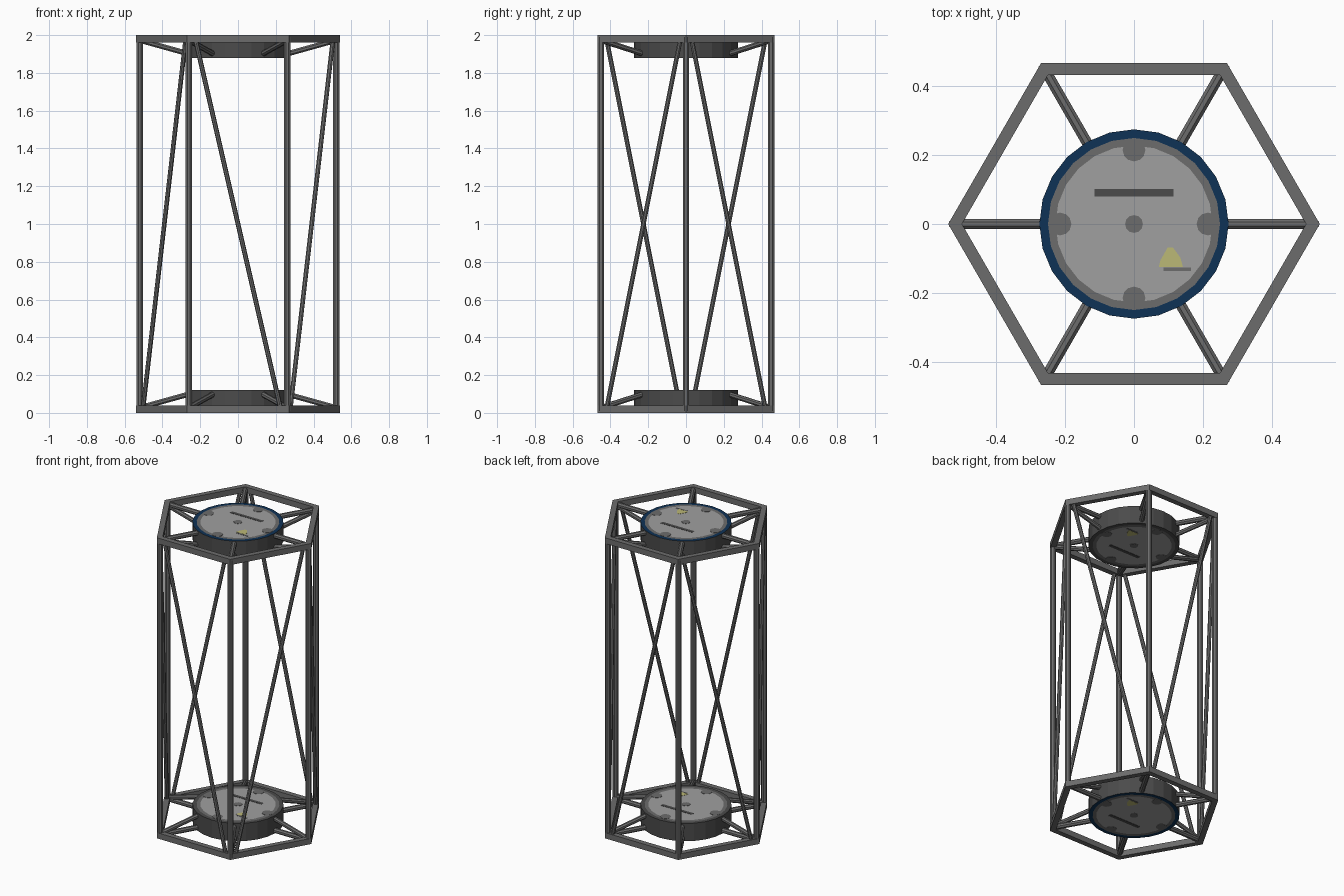
import bpy, bmesh, math
from mathutils import Vector, Matrix

if "Cube" in bpy.data.objects:
    bpy.data.objects.remove(bpy.data.objects["Cube"])

def mat(name, rgb):
    m = bpy.data.materials.new(name)
    m.diffuse_color = (*rgb, 1)
    m.use_nodes = True
    m.node_tree.nodes["Principled BSDF"].inputs["Base Color"].default_value = m.diffuse_color
    return m

FRAME = mat("frame_grey", (0.15, 0.15, 0.15))
DARK = mat("hub_dark_grey", (0.07, 0.07, 0.07))
BLUE = mat("rim_blue", (0.0045, 0.032, 0.092))
LIGHT = mat("panel_light_grey", (0.35, 0.35, 0.35))
YELLOW = mat("marker_yellow", (0.50, 0.48, 0.18))

def finish(bm, name, mats):
    bmesh.ops.recalc_face_normals(bm, faces=bm.faces)
    me = bpy.data.meshes.new(name)
    bm.to_mesh(me)
    bm.free()
    for m in mats:
        me.materials.append(m)
    ob = bpy.data.objects.new(name, me)
    bpy.context.collection.objects.link(ob)
    return ob

def rod(name, a, b, r, sides, spin=0.0):
    """Straight tube of a few sides between two points."""
    a, b = Vector(a), Vector(b)
    d = b - a
    bm = bmesh.new()
    m = (Matrix.Translation((a + b) / 2) @ d.to_track_quat('Z', 'Y').to_matrix().to_4x4()
         @ Matrix.Rotation(spin, 4, 'Z'))
    bmesh.ops.create_cone(bm, cap_ends=True, segments=sides, radius1=r, radius2=r,
                          depth=d.length, matrix=m)
    return finish(bm, name, [FRAME])

def corner(i, r, z):
    t = math.radians(60 * i)
    return Vector((r * math.cos(t), r * math.sin(t), z))

def ring(name, z0, z1, ro=0.540, ri=0.500):
    """Hexagonal frame with a square section."""
    bm = bmesh.new()
    loops = [[bm.verts.new(corner(i, r, z)) for i in range(6)]
             for r, z in ((ro, z0), (ro, z1), (ri, z1), (ri, z0))]
    for k in range(4):
        p, q = loops[k], loops[(k + 1) % 4]
        for i in range(6):
            j = (i + 1) % 6
            bm.faces.new((p[i], p[j], q[j], q[i]))
    return finish(bm, name, [FRAME])

def plate(name, pts, z, s, material, h=0.0015):
    """Thin marking on a hub face; s is the direction the face looks in."""
    bm = bmesh.new()
    f = bm.faces.new([bm.verts.new((x, y * s, z - s * h)) for x, y in pts])
    ext = bmesh.ops.extrude_face_region(bm, geom=[f])
    for v in ext["geom"]:
        if isinstance(v, bmesh.types.BMVert):
            v.co.z += 2 * h * s
    return finish(bm, name, [material])

def disc(cx, cy, r, n=12):
    return [(cx + r * math.cos(2 * math.pi * k / n), cy + r * math.sin(2 * math.pi * k / n))
            for k in range(n)]

def hub(name, z0, z1, outer):
    # drum with inset end faces: rim, grey band, light panel
    bm = bmesh.new()
    bmesh.ops.create_cone(bm, cap_ends=True, segments=24, radius1=0.275, radius2=0.275,
                          depth=z1 - z0, matrix=Matrix.Translation((0, 0, (z0 + z1) / 2)))
    for cap in [f for f in bm.faces if abs(f.normal.z) > 0.9]:
        s = 1 if cap.normal.z > 0 else -1
        rim = bmesh.ops.inset_region(bm, faces=[cap], thickness=0.025)["faces"]
        for f in rim:
            f.material_index = 1 if s == outer else 0
        band = bmesh.ops.inset_region(bm, faces=[cap], thickness=0.022)["faces"]
        for f in band:
            f.material_index = 2
        cap.material_index = 3
    finish(bm, name, [DARK, BLUE, FRAME, LIGHT])
    # markings on both faces
    for s, z, side in ((1, z1, "upper"), (-1, z0, "lower")):
        pre = f"{name}_{side}_"
        for k in range(4):
            t = math.pi / 2 * k
            plate(f"{pre}notch_{k}", disc(0.215 * math.cos(t), 0.215 * math.sin(t), 0.033),
                  z, s, FRAME)
        plate(pre + "centre_dot", disc(0, 0, 0.026), z, s, FRAME)
        plate(pre + "bar", [(-0.115, 0.08), (0.115, 0.08), (0.115, 0.102), (-0.115, 0.102)],
              z, s, DARK)
        plate(pre + "marker", [(0.072, -0.125), (0.142, -0.125), (0.135, -0.098), (0.113, -0.068),
                               (0.098, -0.068), (0.077, -0.105)], z, s, YELLOW)
        plate(pre + "marker_base", [(0.085, -0.137), (0.165, -0.137), (0.165, -0.126),
                                    (0.085, -0.126)], z, s, FRAME)

# end rings and hubs
ring("bottom_ring", 0.0, 0.038)
ring("top_ring", 1.962, 2.0)
hub("bottom_hub", 0.002, 0.120, -1)
hub("top_hub", 1.880, 1.998, 1)

R = 0.52
for i in range(6):
    # corner post
    rod(f"post_{i}", corner(i, R, 0.01), corner(i, R, 1.99), 0.0185, 8, math.pi / 8)
    # flat and slanted spokes at each end
    for end, zf in (("bottom", lambda z: z), ("top", lambda z: 2 - z)):
        rod(f"{end}_flat_spoke_{i}", corner(i, 0.51, zf(0.02)), corner(i, 0.265, zf(0.02)),
            0.0165, 8, math.pi / 8)
        rod(f"{end}_slanted_spoke_{i}", corner(i, 0.51, zf(0.03)), corner(i, 0.265, zf(0.098)),
            0.015, 8, math.pi / 8)
    # side brace, from the top of even corners to the bottom of odd ones
    j = (i + 1) % 6
    hi, lo = (i, j) if i % 2 == 0 else (j, i)
    a, b = corner(hi, R, 1.975), corner(lo, R, 0.025)
    d = Vector((b.x - a.x, b.y - a.y, 0)).normalized() * 0.035
    rod(f"side_brace_{i}", a + d, b - d, 0.0125, 8)
